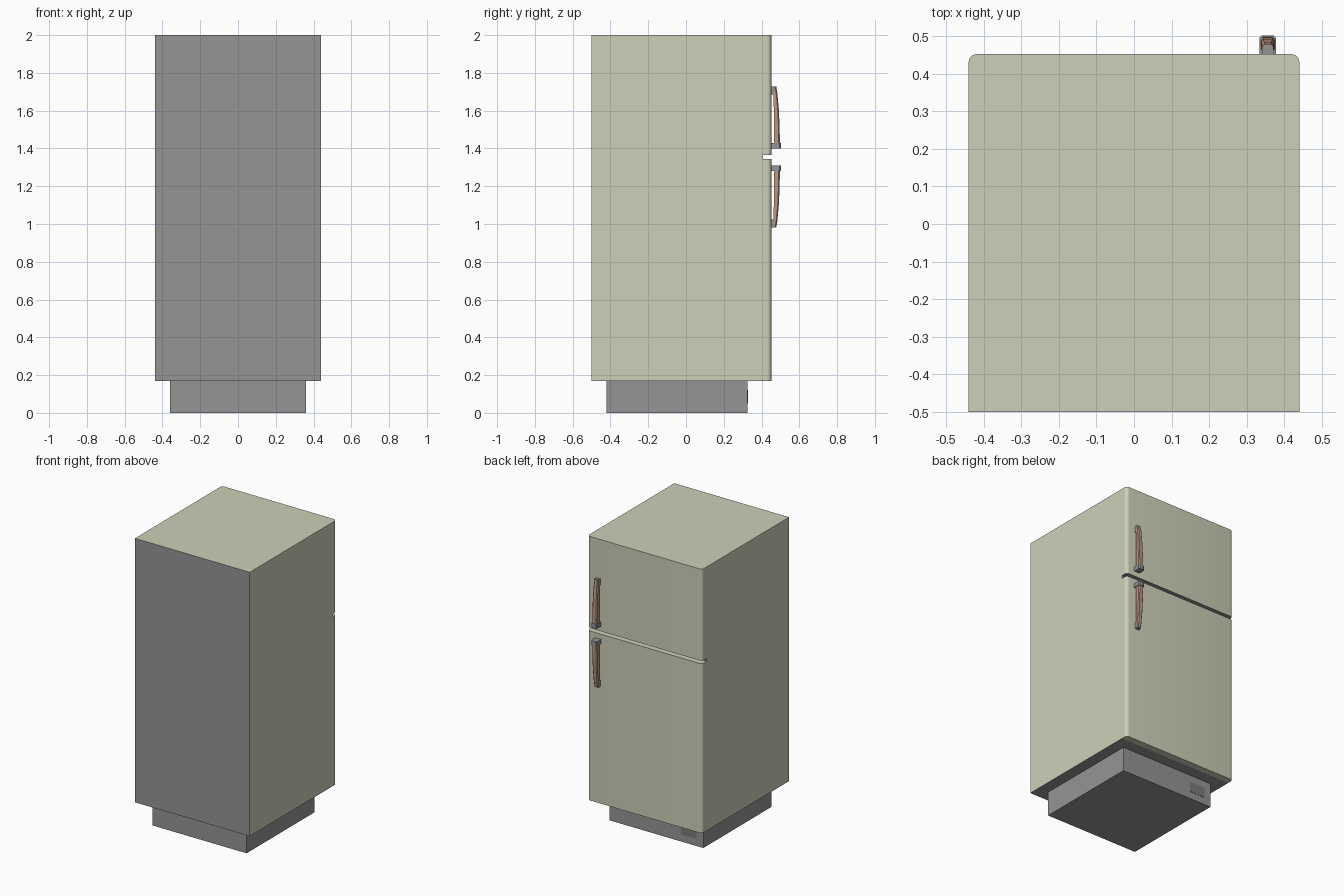
import bpy, bmesh, math

if "Cube" in bpy.data.objects:
    bpy.data.objects.remove(bpy.data.objects["Cube"])


def material(name, rgb):
    m = bpy.data.materials.new(name)
    m.diffuse_color = (*rgb, 1)
    m.use_nodes = True
    m.node_tree.nodes["Principled BSDF"].inputs["Base Color"].default_value = m.diffuse_color
    return m


GREY = material("grey", (0.3, 0.3, 0.3))
DARK = material("dark_grey", (0.2, 0.2, 0.2))
CREAM = material("cream", (0.61, 0.63, 0.48))
BROWN = material("brown", (0.50, 0.31, 0.22))


def loft(name, rings, mats):
    """Closed skin through equal-length rings of points, with end caps."""
    bm = bmesh.new()
    loops = [[bm.verts.new(p) for p in r] for r in rings]
    n = len(loops[0])
    for a, b in zip(loops, loops[1:]):
        for i in range(n):
            bm.faces.new((a[i], a[(i + 1) % n], b[(i + 1) % n], b[i]))
    bm.faces.new(loops[0])
    bm.faces.new(loops[-1])
    bmesh.ops.recalc_face_normals(bm, faces=bm.faces)
    me = bpy.data.meshes.new(name)
    bm.to_mesh(me)
    bm.free()
    for m in mats:
        me.materials.append(m)
    ob = bpy.data.objects.new(name, me)
    bpy.context.collection.objects.link(ob)
    return ob


def prism(name, outline, z0, z1, mat):
    return loft(name, [[(x, y, z) for x, y in outline] for z in (z0, z1)], [mat])


def box(name, x0, x1, y0, y1, z0, z1, mat):
    return prism(name, [(x0, y0), (x1, y0), (x1, y1), (x0, y1)], z0, z1, mat)


# Plinth with its small vent plate
box("plinth", -0.36, 0.36, -0.42, 0.325, 0, 0.17, GREY)
box("plinth_vent", -0.31, -0.19, 0.32, 0.327, 0.05, 0.12, DARK)

# Cabinet: cream top and sides, bare grey rear panel, underside and door seam
cabinet = box("cabinet", -0.44, 0.44, -0.5, 0.405, 0.17, 2.0, CREAM)
cabinet.data.materials.append(GREY)
for p in cabinet.data.polygons:
    if abs(p.normal.y) > 0.9 or p.normal.z < -0.9:
        p.material_index = 1

# Doors with rounded vertical edges
R = 0.022
arc = [math.radians(a) for a in range(0, 91, 15)]
right = [(0.44 - R + R * math.cos(a), 0.452 - R + R * math.sin(a)) for a in arc]
outline = [(0.44, 0.405)] + right + [(-x, y) for x, y in reversed(right)] + [(-0.44, 0.405)]
for name, z0, z1 in (("lower_door", 0.17, 1.345), ("freezer_door", 1.365, 2.0)):
    door = prism(name, outline, z0, z1, CREAM)
    door.data.materials.append(GREY)
    for p in door.data.polygons:
        if name == "freezer_door" and p.normal.z < -0.9:
            p.material_index = 1
    bpy.context.view_layer.objects.active = door
    door.select_set(True)
    bpy.ops.object.shade_smooth_by_angle(angle=math.radians(30))
    door.select_set(False)

# Handles: chamfered bowed grip between two brackets, mirrored about the seam
X = 0.356
GRIP = [(1.425, 0.018, 0.465, 0.497), (1.50, 0.019, 0.466, 0.496),
        (1.60, 0.018, 0.465, 0.492), (1.69, 0.016, 0.463, 0.484),
        (1.727, 0.014, 0.462, 0.478)]


def section(hw, y0, y1, c=0.006):
    return [(X - hw, y0), (X + hw, y0), (X + hw, y1 - c),
            (X + hw - c, y1), (X - hw + c, y1), (X - hw, y1 - c)]


for prefix, s in (("freezer", 1), ("lower", -1)):
    def flip(z):
        return 1.355 + s * (z - 1.355)

    loft(prefix + "_handle_grip",
         [[(x, y, flip(z)) for x, y in section(hw, y0, y1)] for z, hw, y0, y1 in GRIP], [BROWN])
    prism(prefix + "_handle_inner_bracket", section(0.0215, 0.45, 0.502),
          flip(1.40), flip(1.43), GREY)
    prism(prefix + "_handle_outer_bracket", section(0.0155, 0.45, 0.474, 0.003),
          flip(1.685), flip(1.729), GREY)
